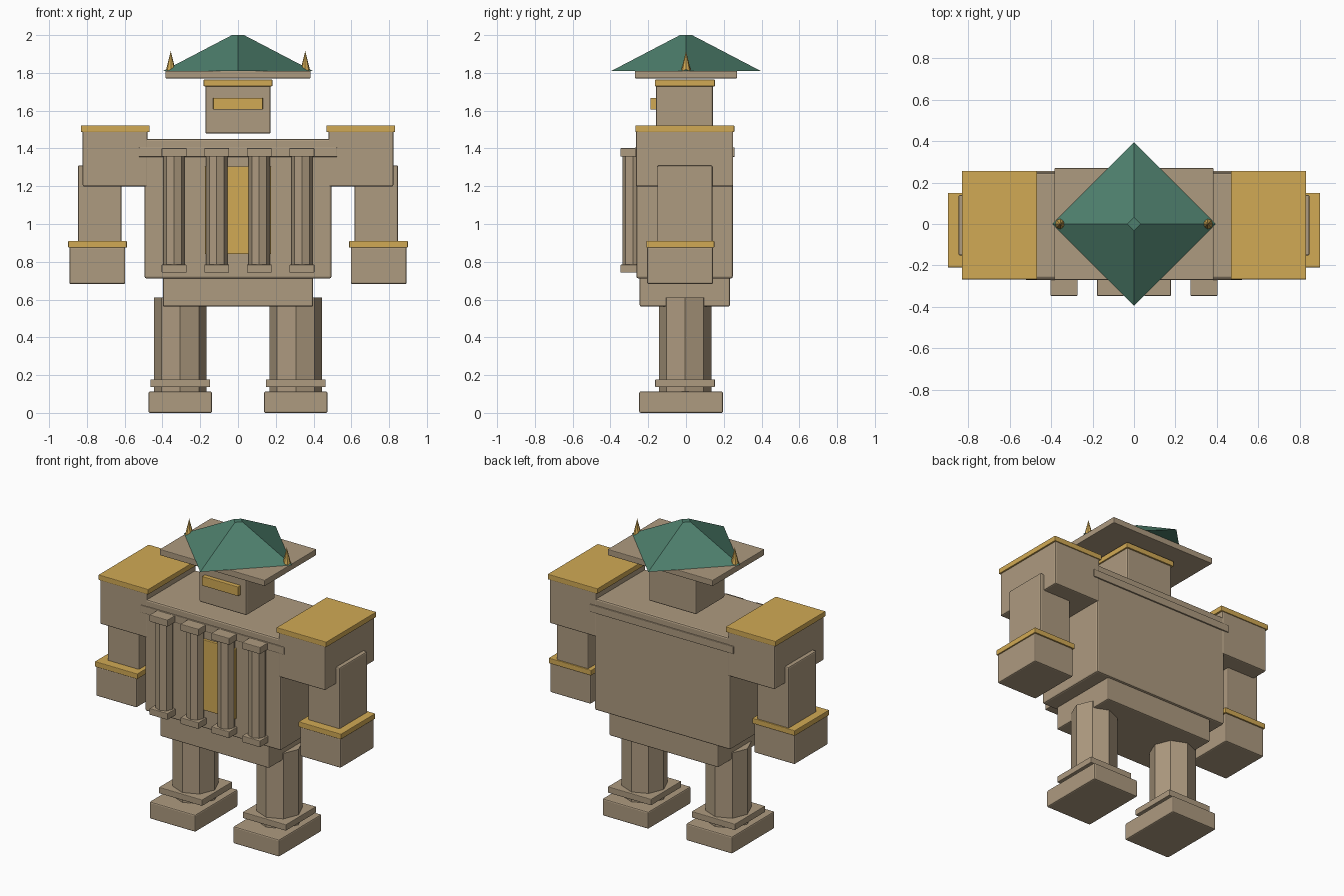
import bpy
import bmesh
from mathutils import Matrix

if "Cube" in bpy.data.objects:
    bpy.data.objects.remove(bpy.data.objects["Cube"])


def material(name, color):
    m = bpy.data.materials.new(name)
    m.diffuse_color = (*color, 1)
    m.use_nodes = True
    m.node_tree.nodes["Principled BSDF"].inputs["Base Color"].default_value = m.diffuse_color
    return m


STONE = material("tan stone", (0.42, 0.325, 0.215))
GOLD = material("gold", (0.64, 0.40, 0.09))
GREEN = material("green roof", (0.075, 0.21, 0.15))


def finish(name, bm, mat):
    mesh = bpy.data.meshes.new(name)
    bm.to_mesh(mesh)
    bm.free()
    mesh.materials.append(mat)
    obj = bpy.data.objects.new(name, mesh)
    bpy.context.collection.objects.link(obj)
    return obj


def box(name, x, y, z, mat=STONE, bevel=0.006):
    """Bevelled box from (min, max) pairs."""
    bm = bmesh.new()
    bmesh.ops.create_cube(bm, size=1)
    for v in bm.verts:
        for i, (lo, hi) in enumerate((x, y, z)):
            v.co[i] = (lo + hi) / 2 + v.co[i] * (hi - lo)
    obj = finish(name, bm, mat)
    mod = obj.modifiers.new("soft edges", "BEVEL")
    mod.width = bevel
    mod.segments = 2
    return obj


def column(name, x, y, z, r1, r2, sides, mat=STONE):
    """Faceted upright column, cone or frustum."""
    bm = bmesh.new()
    bmesh.ops.create_cone(bm, cap_ends=True, segments=sides, radius1=r1, radius2=r2,
                          depth=z[1] - z[0],
                          matrix=Matrix.Translation((x, y, (z[0] + z[1]) / 2)))
    bmesh.ops.remove_doubles(bm, verts=bm.verts, dist=1e-5)
    return finish(name, bm, mat)


def side_box(name, side, x, y, z, mat=STONE, bevel=0.006):
    """Box given for the +x side, mirrored when side is -1."""
    xs = tuple(sorted((side * x[0], side * x[1])))
    return box(name, xs, y, z, mat, bevel)


# Body
box("torso", (-0.495, 0.495), (-0.263, 0.248), (0.712, 1.449), bevel=0.01)
box("cornice", (-0.525, 0.525), (-0.27, 0.257), (1.355, 1.405), bevel=0.004)
box("pelvis", (-0.398, 0.398), (-0.245, 0.233), (0.563, 0.72), bevel=0.008)
box("door", (-0.175, 0.175), (-0.28, -0.25), (0.84, 1.305), GOLD, 0.004)

# Portico columns
for x in (-0.338, -0.1125, 0.1125, 0.338):
    column("portico_shaft", x, -0.28, (0.76, 1.38), 0.056, 0.056, 8)
    for part, z in (("portico_base", (0.742, 0.785)), ("portico_capital", (1.357, 1.402))):
        box(part, (x - 0.066, x + 0.066), (-0.347, -0.215), z, bevel=0.004)

# Arms and legs
for side, tag in ((-1, "left"), (1, "right")):
    side_box(tag + "_shoulder", side, (0.48, 0.822), (-0.265, 0.25), (1.198, 1.495), bevel=0.008)
    side_box(tag + "_shoulder_cap", side, (0.468, 0.832), (-0.268, 0.256), (1.487, 1.522), GOLD, 0.004)
    side_box(tag + "_arm", side, (0.617, 0.848), (-0.152, 0.14), (0.80, 1.31), bevel=0.008)
    side_box(tag + "_cuff", side, (0.588, 0.899), (-0.21, 0.15), (0.875, 0.91), GOLD, 0.004)
    side_box(tag + "_fist", side, (0.597, 0.893), (-0.206, 0.143), (0.682, 0.878), bevel=0.008)
    column(tag + "_leg", side * 0.306, -0.005, (0.09, 0.61), 0.139, 0.139, 8)
    side_box(tag + "_ankle", side, (0.148, 0.464), (-0.163, 0.153), (0.137, 0.178), bevel=0.004)
    side_box(tag + "_foot", side, (0.138, 0.474), (-0.248, 0.196), (0, 0.113), bevel=0.008)

# Head
box("head", (-0.173, 0.173), (-0.16, 0.143), (1.478, 1.74), bevel=0.01)
box("head_band", (-0.182, 0.182), (-0.165, 0.153), (1.729, 1.764), GOLD, 0.004)
box("visor", (-0.132, 0.132), (-0.188, -0.15), (1.606, 1.668), GOLD, 0.004)

# Roof hat
box("roof_slab", (-0.384, 0.384), (-0.27, 0.27), (1.771, 1.811), bevel=0.004)
column("roof", 0, 0, (1.811, 2.0), 0.394, 0.032, 4, GREEN)
for side in (-1, 1):
    column("roof_spike", side * 0.356, 0, (1.808, 1.917), 0.027, 0, 8, GOLD)
